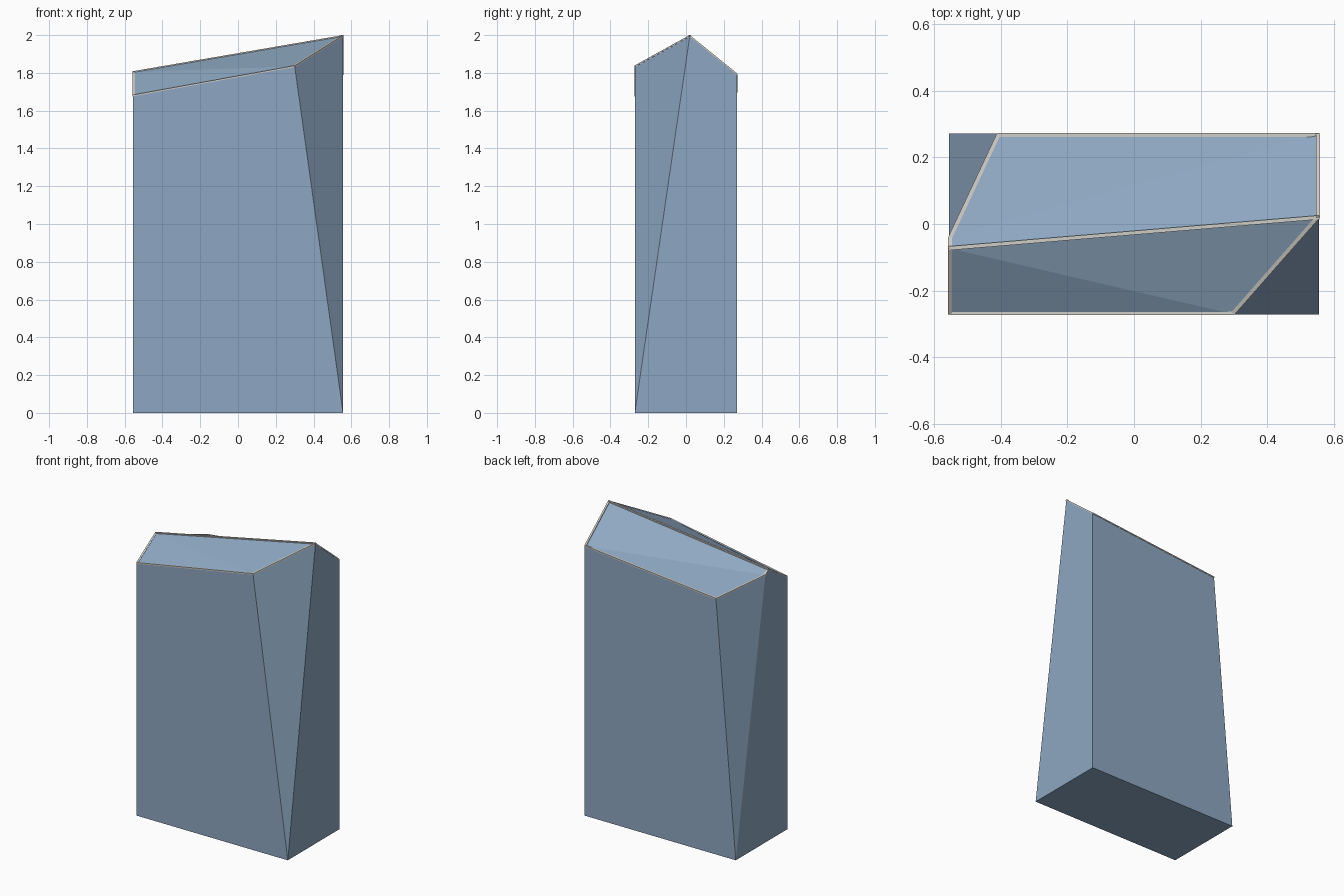
import bpy
import bmesh
from mathutils import Vector

if "Cube" in bpy.data.objects:
    bpy.data.objects.remove(bpy.data.objects["Cube"])


def material(name, rgb):
    mat = bpy.data.materials.new(name)
    mat.diffuse_color = (*rgb, 1)
    mat.use_nodes = True
    mat.node_tree.nodes["Principled BSDF"].inputs["Base Color"].default_value = mat.diffuse_color
    return mat


def add_object(name, bm, mat):
    bmesh.ops.recalc_face_normals(bm, faces=bm.faces)
    mesh = bpy.data.meshes.new(name)
    bm.to_mesh(mesh)
    bm.free()
    mesh.materials.append(mat)
    obj = bpy.data.objects.new(name, mesh)
    bpy.context.collection.objects.link(obj)
    return obj


glass = material("blue_grey_glass", (0.27, 0.39, 0.54))
trim = material("pale_trim", (0.62, 0.60, 0.56))

X, Y = 0.556, 0.271

# Ground corners and the faceted roof outline
P = {
    "g_fl": (-X, -Y, 0), "g_fr": (X, -Y, 0), "g_br": (X, Y, 0), "g_bl": (-X, Y, 0),
    "front_left": (-X, -Y, 1.68), "front_right": (0.30, -Y, 1.835),
    "ridge_right": (X, 0.02, 1.996), "back_right": (X, Y, 1.793),
    "back_left": (-0.41, Y, 1.70), "left": (-X, -0.04, 1.778),
    "ridge_left": (-X, -0.073, 1.805),
}

FACES = [
    # floor and walls
    "g_fl g_bl g_br g_fr",
    "g_fl g_fr front_right front_left",
    "g_fr ridge_right front_right",
    "g_fr g_br back_right ridge_right",
    "g_br g_bl back_left back_right",
    "g_bl left back_left",
    "g_bl g_fl front_left ridge_left left",
    # front roof slope
    "front_left front_right ridge_left",
    "ridge_left front_right ridge_right",
    # back roof slope
    "ridge_left ridge_right back_right",
    "ridge_left back_right left",
    "left back_right back_left",
]

# Tower body
bm = bmesh.new()
verts = {name: bm.verts.new(co) for name, co in P.items()}
for face in FACES:
    bm.faces.new([verts[n] for n in face.split()])
add_object("tower_body", bm, glass)

# Slim trim bars along the roof edges and ridge
OUTLINE = ["front_left", "front_right", "ridge_right", "back_right",
           "back_left", "left", "ridge_left"]
edges = list(zip(OUTLINE, OUTLINE[1:] + OUTLINE[:1])) + [("ridge_left", "ridge_right")]
HALF_W, HALF_H = 0.006, 0.004

bm = bmesh.new()
for start, end in edges:
    rings = []
    a, b = Vector(P[start]), Vector(P[end])
    along = (b - a).normalized()
    side = along.cross(Vector((0, 0, 1))).normalized() * HALF_W
    up = Vector((0, 0, HALF_H))
    # shift outer bars inward so they stay almost flush with the walls
    mid = (a + b) / 2
    shift = Vector((0, 0, 0))
    if (start, end) != ("ridge_left", "ridge_right"):
        shift = side.normalized() * 0.004
        if shift.dot(Vector((mid.x, mid.y, 0))) > 0:
            shift = -shift
    for p in (a, b):
        c = p + shift
        rings.append([bm.verts.new(c + s * side + t * up)
                      for s, t in ((-1, -1), (1, -1), (1, 1), (-1, 1))])
    for i in range(4):
        j = (i + 1) % 4
        bm.faces.new((rings[0][i], rings[0][j], rings[1][j], rings[1][i]))
    bm.faces.new(rings[0][::-1])
    bm.faces.new(rings[1])
add_object("roof_trim", bm, trim)
